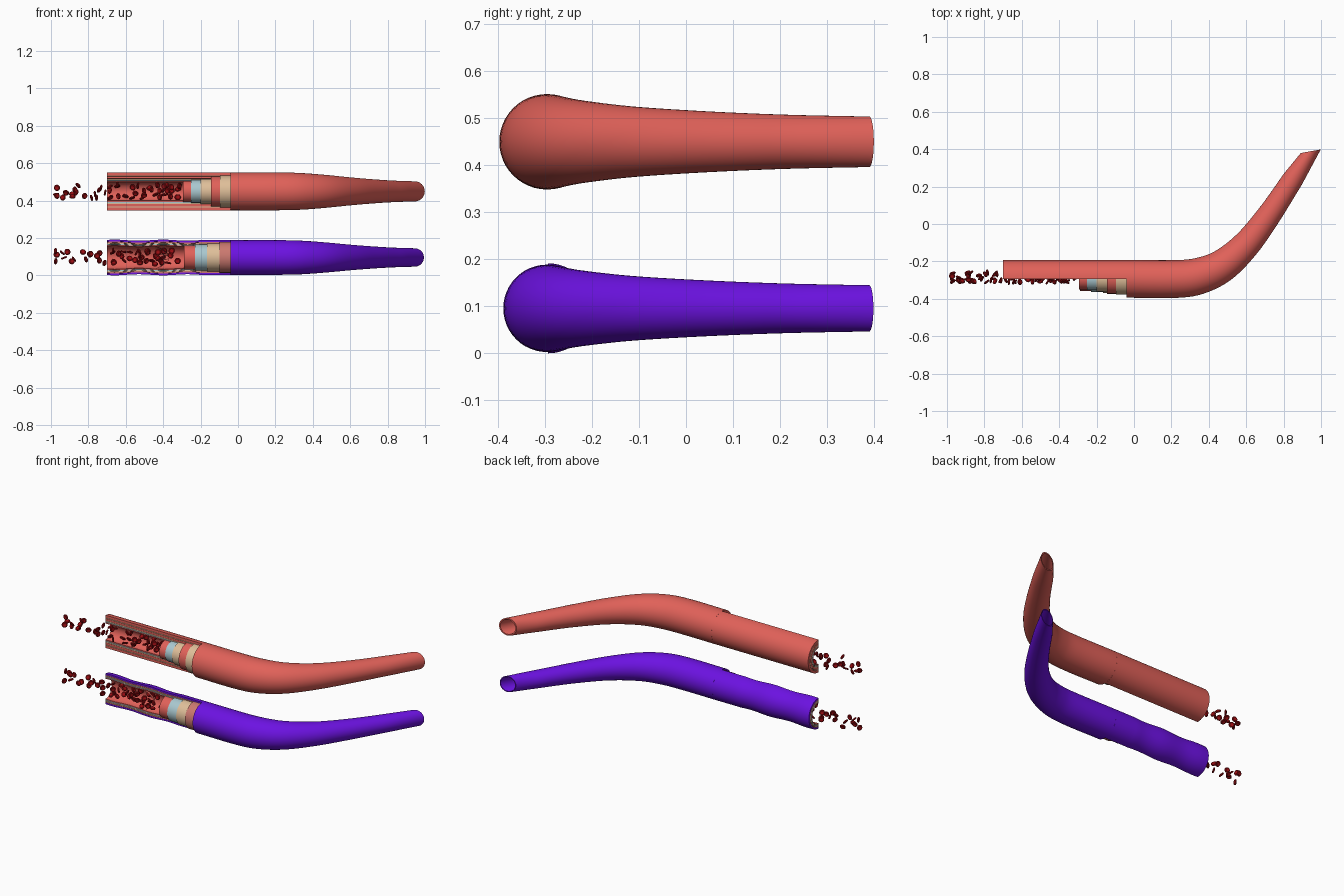
import bpy, bmesh, math, random
from mathutils import Vector, Euler

if "Cube" in bpy.data.objects:
    bpy.data.objects.remove(bpy.data.objects["Cube"])
random.seed(4)

def mat(name, c):
    m = bpy.data.materials.new(name)
    m.diffuse_color = (*c, 1)
    m.use_nodes = True
    m.node_tree.nodes["Principled BSDF"].inputs["Base Color"].default_value = m.diffuse_color
    return m

RED = mat("artery red", (0.75, 0.12, 0.10))
PURPLE = mat("vein purple", (0.15, 0.006, 0.76))
TAN = mat("tan membrane", (0.74, 0.52, 0.32))
BLUE = mat("pale blue membrane", (0.40, 0.58, 0.63))
PINK = mat("muscle pink", (0.60, 0.19, 0.16))
BLOOD = mat("blood cell red", (0.32, 0.004, 0.006))

# shared centre line of both vessels: x, y, relative radius
PATH = [(-0.70, -0.293, 1), (-0.04, -0.293, 1), (0.22, -0.294, 1), (0.34, -0.28, 0.97),
        (0.47, -0.225, 0.87), (0.60, -0.11, 0.74), (0.72, 0.045, 0.64),
        (0.83, 0.21, 0.57), (0.945, 0.389, 0.53)]
AXIS_Y = -0.293

def sample_path(x0, x1):
    """Smooth stations (x, y, scale) between two x positions."""
    out = []
    n = max(2, int((x1 - x0) / 0.02))
    for k in range(n + 1):
        x = x0 + (x1 - x0) * k / n
        i = max(j for j in range(len(PATH) - 1) if PATH[j][0] <= x + 1e-9)
        a, b = PATH[i], PATH[i + 1]
        t = (x - a[0]) / (b[0] - a[0])
        res = [x]
        for c in (1, 2):
            def slope(j):
                if j <= 1:
                    return 0
                p, q = PATH[j - 1], PATH[min(j + 1, len(PATH) - 1)]
                return (q[c] - p[c]) / (q[0] - p[0])
            h = b[0] - a[0]
            res.append((2*t**3 - 3*t*t + 1) * a[c] + (t**3 - 2*t*t + t) * h * slope(i)
                       + (3*t*t - 2*t**3) * b[c] + (t**3 - t*t) * h * slope(i + 1))
        out.append(res)
    return out

def shell(bm, x0, x1, ro, ri, z, half, wave):
    """Hollow wall swept along the path; half keeps only the back side."""
    st = sample_path(x0, x1)
    seg = 24 if half else 48
    cols = []
    for k, (x, y, s) in enumerate(st):
        p, q = st[max(k - 1, 0)], st[min(k + 1, len(st) - 1)]
        d = Vector((q[0] - p[0], q[1] - p[1], 0)).normalized()
        side = Vector((-d.y, d.x, 0))
        # the far opening is cut on a slant
        f = max(0, (x - 0.85) / 0.095)
        side = side.lerp(Vector((-1.0, -0.18, 0)), f)
        w = wave * math.cos((x + 0.40) / 0.13 * math.pi) if -0.70 <= x <= -0.2 else 0
        rings = []
        for r in (ro, ri):
            rad = r * s + w
            ring = []
            for j in range(seg + (1 if half else 0)):
                a = -math.pi / 2 + j * math.pi * (1 if half else 2) / seg
                v = Vector((x, y, z)) + side * math.cos(a) * rad
                v.z += math.sin(a) * rad
                ring.append(bm.verts.new(v))
            rings.append(ring)
        # closed loop around the wall section
        cols.append(rings)
    m = len(cols[0][0])
    steps = range(m - 1) if half else range(m)
    for k in range(len(cols) - 1):
        A, B = cols[k], cols[k + 1]
        for j in steps:
            n = (j + 1) % m
            bm.faces.new((A[0][j], A[0][n], B[0][n], B[0][j]))
            bm.faces.new((A[1][j], B[1][j], B[1][n], A[1][n]))
        if half:
            for j in (0, m - 1):
                bm.faces.new((A[0][j], B[0][j], B[1][j], A[1][j]))
    for C in (cols[0], cols[-1]):
        for j in steps:
            n = (j + 1) % m
            bm.faces.new((C[0][j], C[1][j], C[1][n], C[0][n]))
    bm.normal_update()

def finish(bm, name, mats):
    bmesh.ops.recalc_face_normals(bm, faces=bm.faces[:])
    me = bpy.data.meshes.new(name)
    bm.to_mesh(me)
    bm.free()
    ob = bpy.data.objects.new(name, me)
    bpy.context.collection.objects.link(ob)
    for m in mats:
        me.materials.append(m)
    bpy.ops.object.select_all(action='DESELECT')
    ob.select_set(True)
    bpy.context.view_layer.objects.active = ob
    bpy.ops.object.shade_smooth_by_angle(angle=math.radians(40))
    return ob

def layer(name, material, start, end, ro, ri, z, wave):
    bm = bmesh.new()
    shell(bm, -0.70, start, ro, ri, z, True, wave)
    shell(bm, start, end, ro, ri, z, False, 0 if start > -0.1 else wave * 0.3)
    finish(bm, name, [material])

def blood_cells(name, z, count_out, count_in):
    """Biconcave discs scattered in and ahead of the lumen."""
    prof = [(0.0, 0.0025), (0.006, 0.003), (0.0115, 0.005), (0.0155, 0.0035), (0.017, 0)]
    prof += [(r, -h) for r, h in reversed(prof[:-1])]
    bm = bmesh.new()
    placed = []
    while len(placed) < count_out + count_in:
        if len(placed) < count_out:
            x = random.uniform(-0.985, -0.71)
        else:
            x = random.uniform(-0.69, -0.31)
        p = Vector((x, AXIS_Y + random.uniform(-0.018, 0.035), z + random.uniform(-0.036, 0.036)))
        if any((p - q).length < 0.027 for q in placed):
            continue
        placed.append(p)
        rot = Euler([random.uniform(0, math.tau) for _ in range(3)]).to_matrix()
        put = lambda r, a, h: bm.verts.new(p + rot @ Vector((r * math.cos(a), r * math.sin(a), h)))
        rings = [[put(r, math.tau * j / 14, h) for j in range(14)] if r else [put(0, 0, h)] for r, h in prof]
        for A, B in zip(rings, rings[1:]):
            for j in range(14):
                n = (j + 1) % 14
                if len(A) == 1:
                    bm.faces.new((A[0], B[j], B[n]))
                elif len(B) == 1:
                    bm.faces.new((A[j], B[0], A[n]))
                else:
                    bm.faces.new((A[j], B[j], B[n], A[n]))
    finish(bm, name, [BLOOD])

def valve(name, z):
    """Two curved leaflets leaning together inside the vein."""
    bm = bmesh.new()
    for s in (1, -1):
        grid = []
        for i in range(7):
            t = i / 6
            row = []
            for j in range(9):
                a = math.pi * (0.1 + 0.4 * j / 8)   # back quarter of the lumen
                r = 0.062 * (1 - 0.75 * t * t)
                row.append(bm.verts.new((-0.46 + 0.09 * t, AXIS_Y + 0.002 + r * abs(math.cos(a)),
                                         z + s * r * math.sin(a))))
            grid.append(row)
        for A, B in zip(grid, grid[1:]):
            for j in range(8):
                bm.faces.new((A[j], A[j + 1], B[j + 1], B[j]))
    finish(bm, name, [RED])

# artery: thick straight wall, six stepped layers
ZA = 0.449
layer("artery_outer_wall", RED, -0.04, 0.945, 0.101, 0.086, ZA, 0)
for nm, m, s, ro, ri in [("outer_membrane", TAN, -0.095, 0.085, 0.081),
                         ("muscle", RED, -0.145, 0.080, 0.068),
                         ("inner_membrane", TAN, -0.20, 0.067, 0.062),
                         ("base_membrane", BLUE, -0.25, 0.061, 0.057),
                         ("lining", RED, -0.295, 0.056, 0.050)]:
    layer("artery_" + nm, m, s, 0.04, ro, ri, ZA, 0)
blood_cells("artery_blood_cells", ZA, 17, 32)

# vein: thinner wavy wall, five stepped layers and a valve
ZV = 0.0955
layer("vein_outer_wall", PURPLE, -0.04, 0.945, 0.0925, 0.083, ZV, 0.003)
for nm, m, s, ro, ri in [("muscle", PINK, -0.10, 0.082, 0.076),
                         ("inner_membrane", TAN, -0.165, 0.075, 0.071),
                         ("base_membrane", BLUE, -0.23, 0.070, 0.066),
                         ("lining", RED, -0.29, 0.065, 0.060)]:
    layer("vein_" + nm, m, s, 0.04, ro, ri, ZV, 0.003)
valve("vein_valve", ZV)
blood_cells("vein_blood_cells", ZV, 16, 32)
